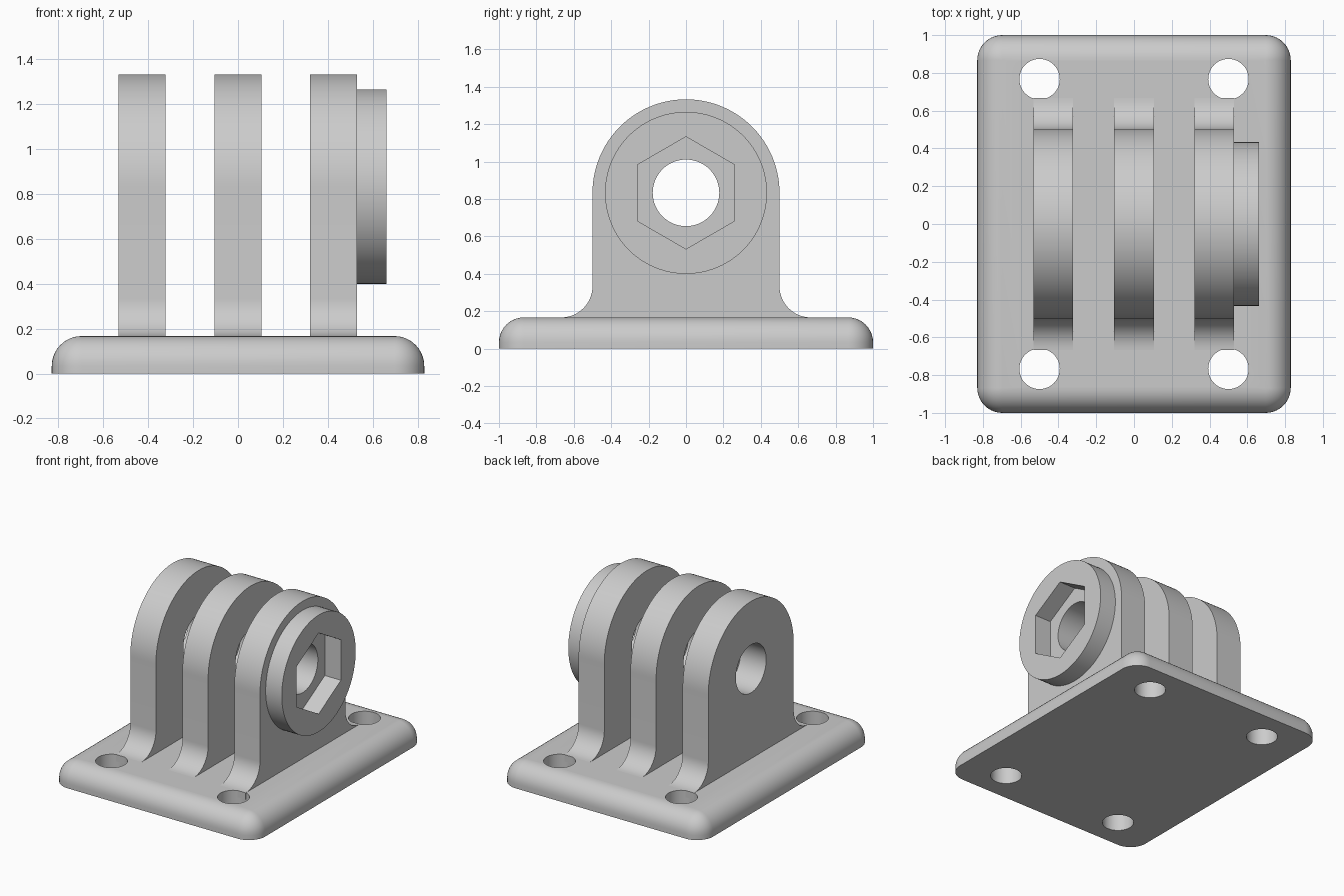
import bpy
import bmesh
from math import cos, sin, pi, radians
from mathutils import Matrix

if "Cube" in bpy.data.objects:
    bpy.data.objects.remove(bpy.data.objects["Cube"])

# Main dimensions
HALF_X, HALF_Y, BASE_TOP, ROUND = 0.83, 1.0, 0.167, 0.133
AXIS_Z, LUG_R, BORE_R, FILLET = 0.833, 0.5, 0.178, 0.167
LUG_W = 0.21

grey = bpy.data.materials.new("plain grey")
grey.use_nodes = True
COLOUR = (0.6, 0.6, 0.6, 1)
grey.diffuse_color = COLOUR
grey.node_tree.nodes["Principled BSDF"].inputs["Base Color"].default_value = COLOUR


def arc(cx, cy, r, start, end, n):
    """Points along an arc, angles in degrees."""
    angles = [radians(start + (end - start) * i / n) for i in range(n + 1)]
    return [(cx + r * cos(a), cy + r * sin(a)) for a in angles]


def circle(r, n, cy=AXIS_Z, start=90):
    return arc(0, cy, r, start, start + 360, n)[:-1]


def select_only(obj):
    bpy.ops.object.select_all(action='DESELECT')
    obj.select_set(True)
    bpy.context.view_layer.objects.active = obj


def finish(obj):
    obj.data.materials.clear()
    obj.data.materials.append(grey)
    select_only(obj)
    bpy.ops.object.shade_smooth_by_angle(angle=radians(30))


def plate(name, loops, x0, x1):
    """Solid with a y-z outline and holes, spanning x0 to x1."""
    curve = bpy.data.curves.new(name, 'CURVE')
    curve.dimensions = '2D'
    curve.fill_mode = 'BOTH'
    curve.extrude = (x1 - x0) / 2
    for loop in loops:
        spline = curve.splines.new('POLY')
        spline.points.add(len(loop) - 1)
        for point, (u, v) in zip(spline.points, loop):
            point.co = (u, v, 0, 1)
        spline.use_cyclic_u = True
    obj = bpy.data.objects.new(name, curve)
    bpy.context.collection.objects.link(obj)
    obj.location.x = (x0 + x1) / 2
    obj.rotation_euler = (pi / 2, 0, pi / 2)
    select_only(obj)
    bpy.ops.object.convert(target='MESH')
    finish(bpy.context.object)


def mesh_object(name, bm):
    bmesh.ops.recalc_face_normals(bm, faces=bm.faces)
    mesh = bpy.data.meshes.new(name)
    bm.to_mesh(mesh)
    bm.free()
    obj = bpy.data.objects.new(name, mesh)
    bpy.context.collection.objects.link(obj)
    return obj


# Base: stacked rounded rectangles that shrink over the top rounding
def base_ring(bm, r, z):
    cx, cy = HALF_X - ROUND, HALF_Y - ROUND
    points = []
    for i, (sx, sy) in enumerate([(1, 1), (-1, 1), (-1, -1), (1, -1)]):
        points += arc(sx * cx, sy * cy, r, 90 * i, 90 * i + 90, 10)
    return [bm.verts.new((x, y, z)) for x, y in points]


bm = bmesh.new()
rings = [base_ring(bm, ROUND, 0)]
for u, v in arc(0, BASE_TOP - ROUND, ROUND, 0, 90, 10):
    rings.append(base_ring(bm, max(u, 0), v))
for low, high in zip(rings, rings[1:]):
    for i in range(len(low)):
        j = (i + 1) % len(low)
        bm.faces.new((low[i], low[j], high[j], high[i]))
bm.faces.new(rings[0][::-1])
bm.faces.new(rings[-1])
bmesh.ops.remove_doubles(bm, verts=bm.verts, dist=0.0005)
base = mesh_object("base_plate", bm)

# Screw holes through the base corners
bm = bmesh.new()
for x in (-0.5, 0.5):
    for y in (-0.767, 0.767):
        bmesh.ops.create_cone(bm, cap_ends=True, segments=48, radius1=0.107,
                              radius2=0.107, depth=1,
                              matrix=Matrix.Translation((x, y, 0)))
cutter = mesh_object("screw_hole_cutter", bm)
cutter.hide_render = True
cut = base.modifiers.new("screw holes", 'BOOLEAN')
cut.object = cutter
cut.solver = 'EXACT'
select_only(base)
bpy.ops.object.modifier_apply(modifier=cut.name)
bpy.data.objects.remove(cutter)
finish(base)

# Lugs: round top, straight sides, flared feet sunk into the base
foot = LUG_R + FILLET
right = [(foot, BASE_TOP - 0.05)]
right += arc(foot, BASE_TOP + FILLET, FILLET, 270, 180, 14)
left = [(-y, z) for y, z in reversed(right)]
outline = right + arc(0, AXIS_Z, LUG_R, 0, 180, 64) + left
for name, x in (("right_lug", -0.428), ("middle_lug", 0), ("left_lug", 0.425)):
    plate(name, [outline, circle(BORE_R, 64)], x - LUG_W / 2, x + LUG_W / 2)

# Round boss with a hexagonal nut pocket on the left lug
plate("nut_boss", [circle(0.433, 96), circle(0.3, 6)], 0.53, 0.662)
